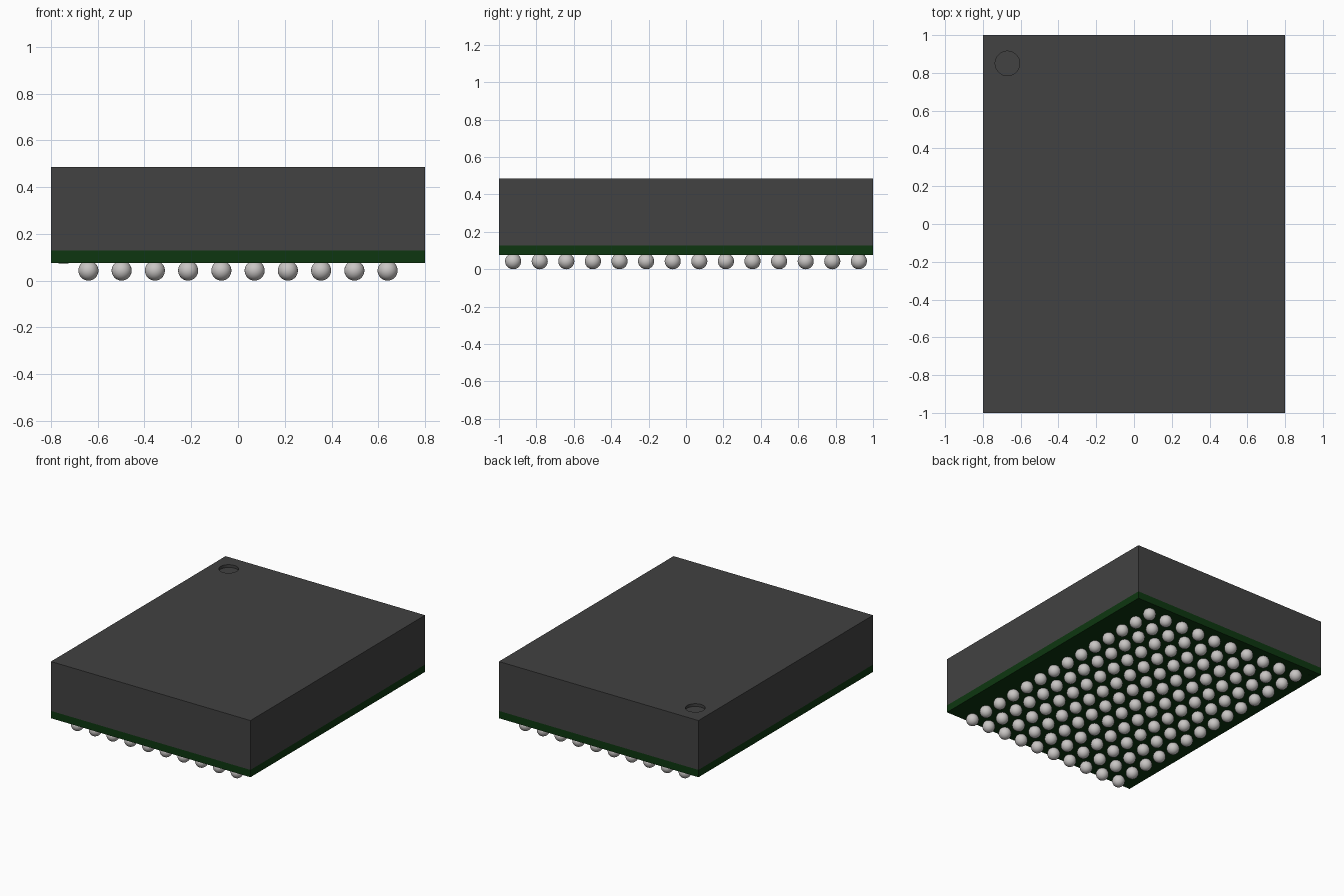
import bpy
import bmesh
from mathutils import Matrix

if "Cube" in bpy.data.objects:
    bpy.data.objects.remove(bpy.data.objects["Cube"], do_unlink=True)

HALF_X, HALF_Y = 0.8, 1.0
BOARD_Z, CASE_Z, TOP_Z = 0.075, 0.128, 0.486
COLS, ROWS, PITCH, BALL_R = 10, 14, 0.1422, 0.043


def material(name, rgb, roughness=0.6):
    mat = bpy.data.materials.new(name)
    mat.use_nodes = True
    mat.diffuse_color = (*rgb, 1)
    bsdf = mat.node_tree.nodes["Principled BSDF"]
    bsdf.inputs["Base Color"].default_value = (*rgb, 1)
    bsdf.inputs["Roughness"].default_value = roughness
    return mat


def add_object(name, bm, mat):
    mesh = bpy.data.meshes.new(name)
    bm.to_mesh(mesh)
    bm.free()
    mesh.materials.append(mat)
    obj = bpy.data.objects.new(name, mesh)
    bpy.context.collection.objects.link(obj)
    return obj


def slab(name, z0, z1, mat):
    bm = bmesh.new()
    size = Matrix.Diagonal((2 * HALF_X, 2 * HALF_Y, z1 - z0, 1))
    bmesh.ops.create_cube(bm, size=1, matrix=Matrix.Translation((0, 0, (z0 + z1) / 2)) @ size)
    return add_object(name, bm, mat)


def cylinder(name, x, y, z0, z1, radius, sides, mat, turn=0.0):
    bm = bmesh.new()
    place = Matrix.Translation((x, y, (z0 + z1) / 2)) @ Matrix.Rotation(turn, 4, "Z")
    bmesh.ops.create_cone(bm, cap_ends=True, segments=sides, radius1=radius,
                          radius2=radius, depth=z1 - z0, matrix=place)
    return add_object(name, bm, mat)


charcoal = material("charcoal_plastic", (0.054, 0.054, 0.054))
green = material("dark_green_board", (0.004, 0.037, 0.005))
silver = material("silver_solder", (0.58, 0.56, 0.55), roughness=0.4)

# Board and moulded case
slab("board", BOARD_Z, CASE_Z, green)
case = slab("case", CASE_Z, TOP_Z, charcoal)

# Round corner dimple cut into the top of the case
cutter = cylinder("dimple_cutter", -0.67, 0.85, TOP_Z - 0.02, TOP_Z + 0.1, 0.065, 48, charcoal)
cutter.hide_render = True
cutter.hide_set(True)
cut = case.modifiers.new("corner_dimple", "BOOLEAN")
cut.operation = "DIFFERENCE"
cut.solver = "EXACT"
cut.object = cutter

# Small triangular corner mark under the board
cylinder("corner_mark", -0.75, 0.94, BOARD_Z - 0.002, BOARD_Z + 0.002, 0.025, 3, green, turn=0.785)

# Grid of solder balls, slightly sunk into the board
bm = bmesh.new()
bmesh.ops.create_uvsphere(bm, u_segments=24, v_segments=14, radius=BALL_R)
for face in bm.faces:
    face.smooth = True
balls = add_object("solder_balls", bm, silver)
balls.location = (-(COLS - 1) / 2 * PITCH, -(ROWS - 1) / 2 * PITCH, BALL_R)
for name, count, step in (("columns", COLS, (PITCH, 0, 0)), ("rows", ROWS, (0, PITCH, 0))):
    array = balls.modifiers.new(name, "ARRAY")
    array.count = count
    array.use_relative_offset = False
    array.use_constant_offset = True
    array.constant_offset_displace = step
